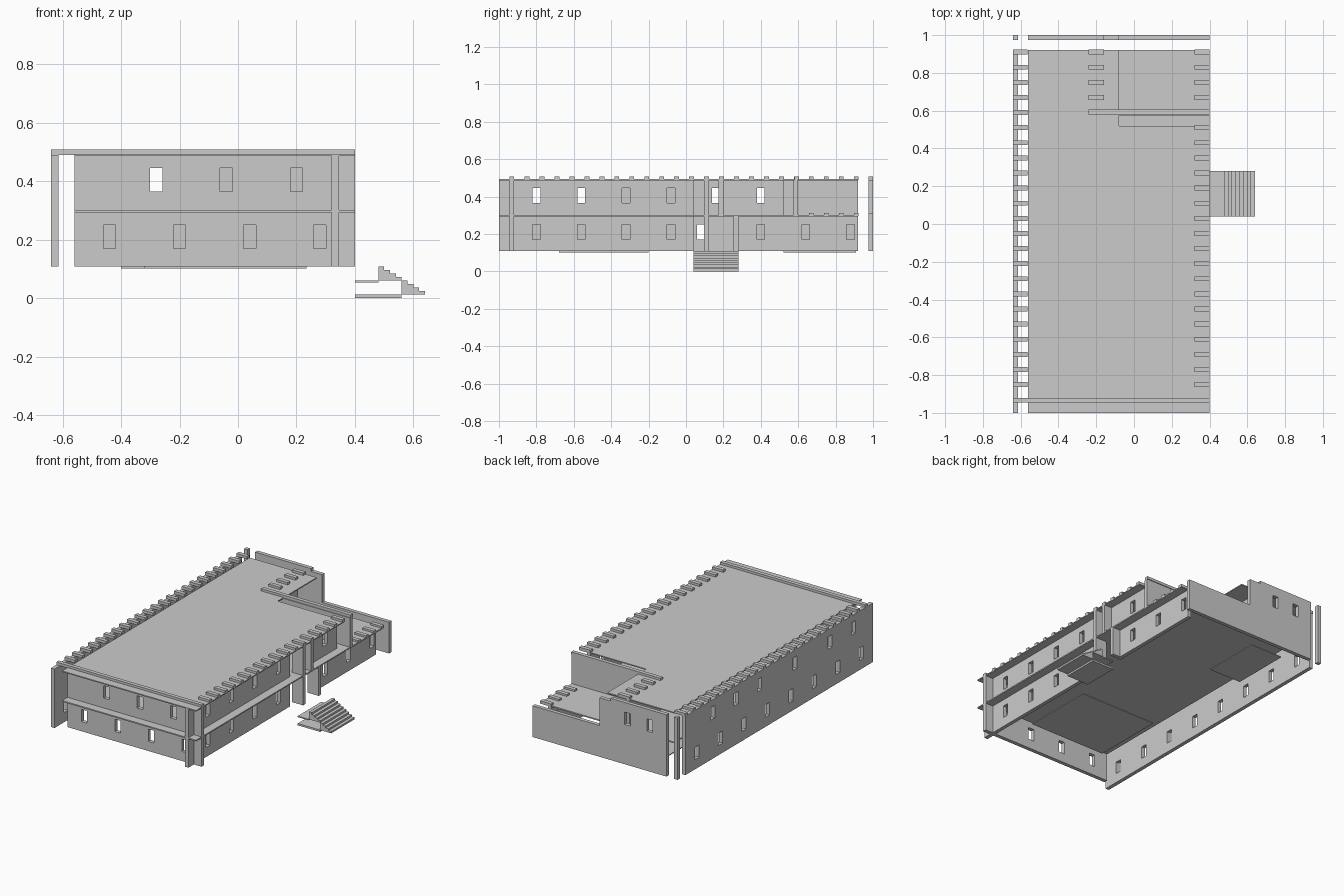
import bpy, bmesh

if "Cube" in bpy.data.objects:
    bpy.data.objects.remove(bpy.data.objects["Cube"])

LOW = (0.17, 0.25)      # ground floor window heights
HIGH = (0.365, 0.445)   # upper floor window heights
T = 0.025               # wall thickness


def mesh_object(name, boxes):
    """One object made of axis-aligned boxes (x0, x1, y0, y1, z0, z1)."""
    bm = bmesh.new()
    for x0, x1, y0, y1, z0, z1 in boxes:
        vs = bmesh.ops.create_cube(bm, size=1)["verts"]
        for v in vs:
            v.co.x = x1 if v.co.x > 0 else x0
            v.co.y = y1 if v.co.y > 0 else y0
            v.co.z = z1 if v.co.z > 0 else z0
    me = bpy.data.meshes.new(name)
    bm.to_mesh(me)
    bm.free()
    ob = bpy.data.objects.new(name, me)
    bpy.context.collection.objects.link(ob)
    return ob


def prism(name, points, axis, lo, hi, windows=()):
    """Extruded outline; points are (horizontal, z). Windows: (centre, (z0, z1))."""
    def place(h, d, z):
        return (d, h, z) if axis == "x" else (h, d, z)
    bm = bmesh.new()
    f = bm.faces.new([bm.verts.new(place(h, lo, z)) for h, z in points])
    r = bmesh.ops.extrude_face_region(bm, geom=[f])
    step = (hi - lo, 0, 0) if axis == "x" else (0, hi - lo, 0)
    bmesh.ops.translate(bm, vec=step, verts=[g for g in r["geom"] if isinstance(g, bmesh.types.BMVert)])
    bmesh.ops.recalc_face_normals(bm, faces=bm.faces)
    me = bpy.data.meshes.new(name)
    bm.to_mesh(me)
    bm.free()
    ob = bpy.data.objects.new(name, me)
    bpy.context.collection.objects.link(ob)
    if windows:
        holes = []
        for c, (z0, z1) in windows:
            a, d = (c - 0.021, c + 0.021), (lo - 0.02, hi + 0.02)
            holes.append((*d, *a, z0, z1) if axis == "x" else (*a, *d, z0, z1))
        cutter = mesh_object("window_cutter", holes)
        cutter.hide_render = True
        mod = ob.modifiers.new("windows", "BOOLEAN")
        mod.operation, mod.solver, mod.object = "DIFFERENCE", "EXACT", cutter
        bpy.context.view_layer.objects.active = ob
        bpy.ops.object.modifier_apply(modifier=mod.name)
        bpy.data.objects.remove(cutter)
    return ob


def rect(a, b, z0, z1):
    return [(a, z0), (b, z0), (b, z1), (a, z1)]


def row(z, *centres):
    return [(c, z) for c in centres]


B, M, R = 0.108, 0.295, 0.49   # wall base, mid floor, roof level

# outer walls
prism("left_wall", rect(-1, 0.92, B, R), "x", -0.64, -0.64 + T,
      row(LOW, 0.8, 0.56, 0.32, 0.08, -0.16, -0.4, -0.64, -0.88)
      + row(HIGH, 0.64, 0.4, 0.16, -0.2, -0.56, -0.8))
mesh_object("left_back_post", [(-0.64, -0.64 + T, 1 - T, 1, B, R + 0.018)])
prism("front_wall", rect(-0.56, 0.4, B, R), "y", -0.945, -0.92,
      row(LOW, -0.44, -0.2, 0.04, 0.28) + row(HIGH, -0.28, -0.04, 0.2))
prism("back_wall", [(-0.56, B), (0.4, B), (0.4, 0.31), (-0.08, 0.31), (-0.08, R),
                    (-0.16, R), (-0.16, 0.508), (-0.56, 0.508)], "y", 1 - T, 1,
      row(HIGH, -0.44, -0.28))
prism("right_front_wall", rect(-1, 0.04, B, R), "x", 0.32, 0.32 + T,
      row(LOW, -0.8, -0.56, -0.32, -0.08) + row(HIGH, -0.8, -0.56, -0.32, -0.08))
prism("right_back_wall", [(0.28, B), (0.92, B), (0.92, M), (0.52, M), (0.52, R),
                          (0.2, R), (0.2, M), (0.28, M)], "x", 0.32, 0.32 + T,
      row(LOW, 0.4, 0.64, 0.88) + row(HIGH, 0.4))

# upper floor walls around the terrace
mesh_object("terrace_cross_wall", [(-0.16, 0.4, 0.575, 0.6, 0.301, R)])
mesh_object("terrace_side_wall", [(-0.24, -0.24 + T, 0.6, 0.92, 0.301, 0.486)])

# entrance recess side walls
mesh_object("entrance_walls", [(0.32, 0.4, 0.095, 0.12, B, R),
                               (0.32, 0.4, 0.175, 0.2, 0.301, R),
                               (0.32, 0.4, 0.255, 0.28, B, M)])

# floor and roof slabs
mesh_object("upper_floor", [(-0.56, 0.4, -1, 0.92, 0.293, 0.301)])


def flat_slab(name, pts, z0, z1):
    bm = bmesh.new()
    f = bm.faces.new([bm.verts.new((x, y, z0)) for x, y in pts])
    r = bmesh.ops.extrude_face_region(bm, geom=[f])
    bmesh.ops.translate(bm, vec=(0, 0, z1 - z0),
                        verts=[g for g in r["geom"] if isinstance(g, bmesh.types.BMVert)])
    bmesh.ops.recalc_face_normals(bm, faces=bm.faces)
    me = bpy.data.meshes.new(name)
    bm.to_mesh(me)
    bm.free()
    bpy.context.collection.objects.link(bpy.data.objects.new(name, me))


flat_slab("roof", [(-0.56, -1), (0.4, -1), (0.4, 0.52), (-0.08, 0.52),
                   (-0.08, 0.92), (-0.56, 0.92)], 0.486, 0.493)

# loose ground floor panels
mesh_object("ground_floor_panels", [(-0.32, 0.235, -0.68, -0.2, 0.102, 0.108),
                                    (-0.40, -0.165, 0.52, 0.91, 0.102, 0.108)])

# roof edge beams
mesh_object("front_parapet", [(-0.64, 0.4, -0.945, -0.92, R, 0.508)])
mesh_object("terrace_parapet", [(-0.24, 0.4, 0.58, 0.605, R, 0.508)])

# short beam ends along the roof edges
ys = [0.91 - 0.08 * i for i in range(23)]


def beam_row(name, x0, x1, ylist, z):
    mesh_object(name, [(x0, x1, y - 0.013, y + 0.013, z, z + 0.018) for y in ylist])


beam_row("left_roof_beams", -0.64, -0.565, ys, R)
beam_row("right_roof_beams", 0.32, 0.4, [y for y in ys if y < 0.55], R)
beam_row("upper_terrace_beams", -0.24, -0.16, ys[:4], R)
beam_row("lower_terrace_beams", 0.32, 0.4, ys[:4], M)

# entrance stairs: stepped profile plus two landings
n = 8
dx, dz = 0.16 / n, 0.096 / n
steps = [(0.56, 0.012), (0.56, 0.06), (0.48, 0.06)]
for i in range(n):
    z = 0.108 - dz * i
    steps += [(0.48 + dx * i, z), (0.48 + dx * (i + 1), z)]
steps.append((0.64, 0.012))
prism("stairs", steps, "y", 0.04, 0.28)
mesh_object("stair_landings", [(0.4, 0.48, 0.04, 0.28, 0.053, 0.06),
                               (0.4, 0.56, 0.04, 0.28, 0.0, 0.012)])
